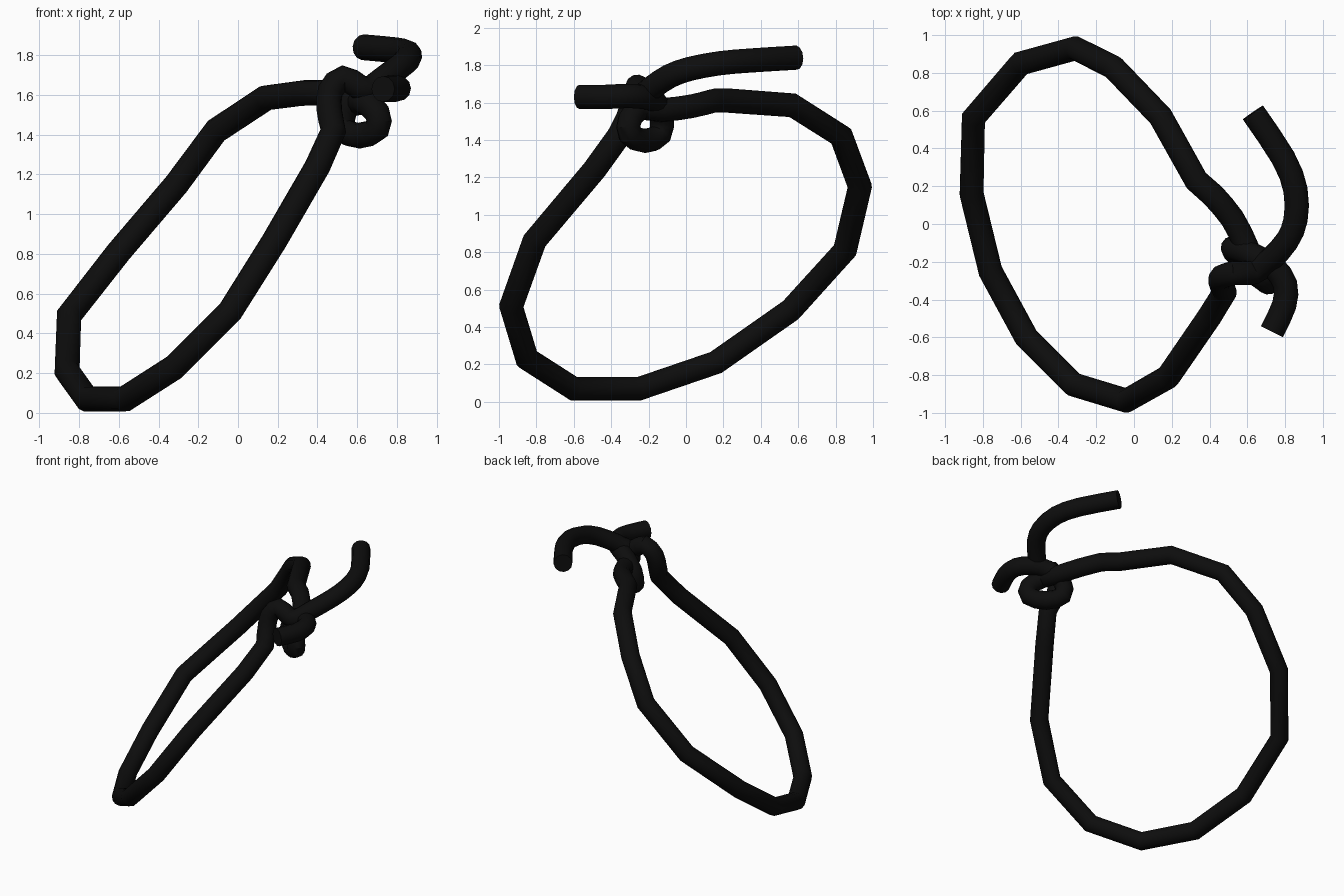
import bpy
from mathutils import Vector

cube = bpy.data.objects.get("Cube")
if cube:
    bpy.data.objects.remove(cube, do_unlink=True)

CORD_RADIUS = 0.065

# Near-black cord material
black = bpy.data.materials.new("cord black")
black.use_nodes = True
colour = (0.004, 0.004, 0.004, 1.0)
black.diffuse_color = colour
shader = next(n for n in black.node_tree.nodes if n.type == "BSDF_PRINCIPLED")
shader.inputs["Base Color"].default_value = colour


def smooth_path(points, steps):
    """Pass a rounded path through every control point."""
    pts = [Vector(p) for p in points]
    pts = [2 * pts[0] - pts[1]] + pts + [2 * pts[-1] - pts[-2]]
    path = []
    for a, b, c, d in zip(pts, pts[1:], pts[2:], pts[3:]):
        for i in range(steps):
            t = i / steps
            path.append(0.5 * (2 * b + (c - a) * t
                               + (2 * a - 5 * b + 4 * c - d) * t * t
                               + (3 * b - a - 3 * c + d) * t * t * t))
    path.append(pts[-2])
    return path


def build_cord(name, path):
    """Sweep a round section along the path and turn it into a mesh."""
    curve = bpy.data.curves.new(name, "CURVE")
    curve.dimensions = "3D"
    curve.bevel_depth = CORD_RADIUS
    curve.bevel_resolution = 4
    curve.use_fill_caps = True
    spline = curve.splines.new("POLY")
    spline.points.add(len(path) - 1)
    for point, position in zip(spline.points, path):
        point.co = (*position, 1.0)
    cord = bpy.data.objects.new(name, curve)
    bpy.context.collection.objects.link(cord)
    curve.materials.append(black)
    bpy.ops.object.select_all(action="DESELECT")
    cord.select_set(True)
    bpy.context.view_layer.objects.active = cord
    bpy.ops.object.convert(target="MESH")
    bpy.ops.object.shade_smooth_by_angle(angle=0.6)
    return cord


# Large open loop, running from the back of the knot round to its front
loop = [
    (.42, .15, 1.61), (.33, .23, 1.61), (.14, .57, 1.585), (-.11, .83, 1.42),
    (-.31, .93, 1.15), (-.6, .85, .81), (-.85, .56, .49), (-.86, .16, .21),
    (-.76, -.25, .07), (-.57, -.6, .07), (-.32, -.85, .23), (-.04, -.935, .51),
    (.18, -.81, .86), (.4, -.49, 1.24), (.48, -.36, 1.42),
]

# Short tail: turns under the knot, up behind it and out to the front
short_tail = [
    (.73, -.57, 1.63), (.795, -.43, 1.63), (.8, -.32, 1.635),
    (.74, -.23, 1.63), (.64, -.17, 1.61), (.54, -.13, 1.53),
    (.53, -.14, 1.43), (.61, -.22, 1.395), (.7, -.3, 1.43),
    (.7, -.3, 1.51), (.63, -.24, 1.57), (.6, -.13, 1.56),
    (.52, .03, 1.58), (.42, .15, 1.61),
]

# Long tail: wraps over the top of the knot and sweeps to the back
long_tail = [
    (.48, -.36, 1.42), (.46, -.31, 1.52), (.465, -.28, 1.62),
    (.53, -.26, 1.685), (.61, -.26, 1.64), (.66, -.24, 1.63),
    (.73, -.18, 1.68), (.81, -.09, 1.74), (.855, .02, 1.78),
    (.855, .18, 1.81), (.79, .35, 1.825), (.63, .59, 1.84),
]

# One continuous cord: smooth knot and tails, straight-sided loop
path = smooth_path(short_tail, 2) + [Vector(p) for p in loop[1:-1]]
path += smooth_path(long_tail, 2)
build_cord("knotted_cord", path)
